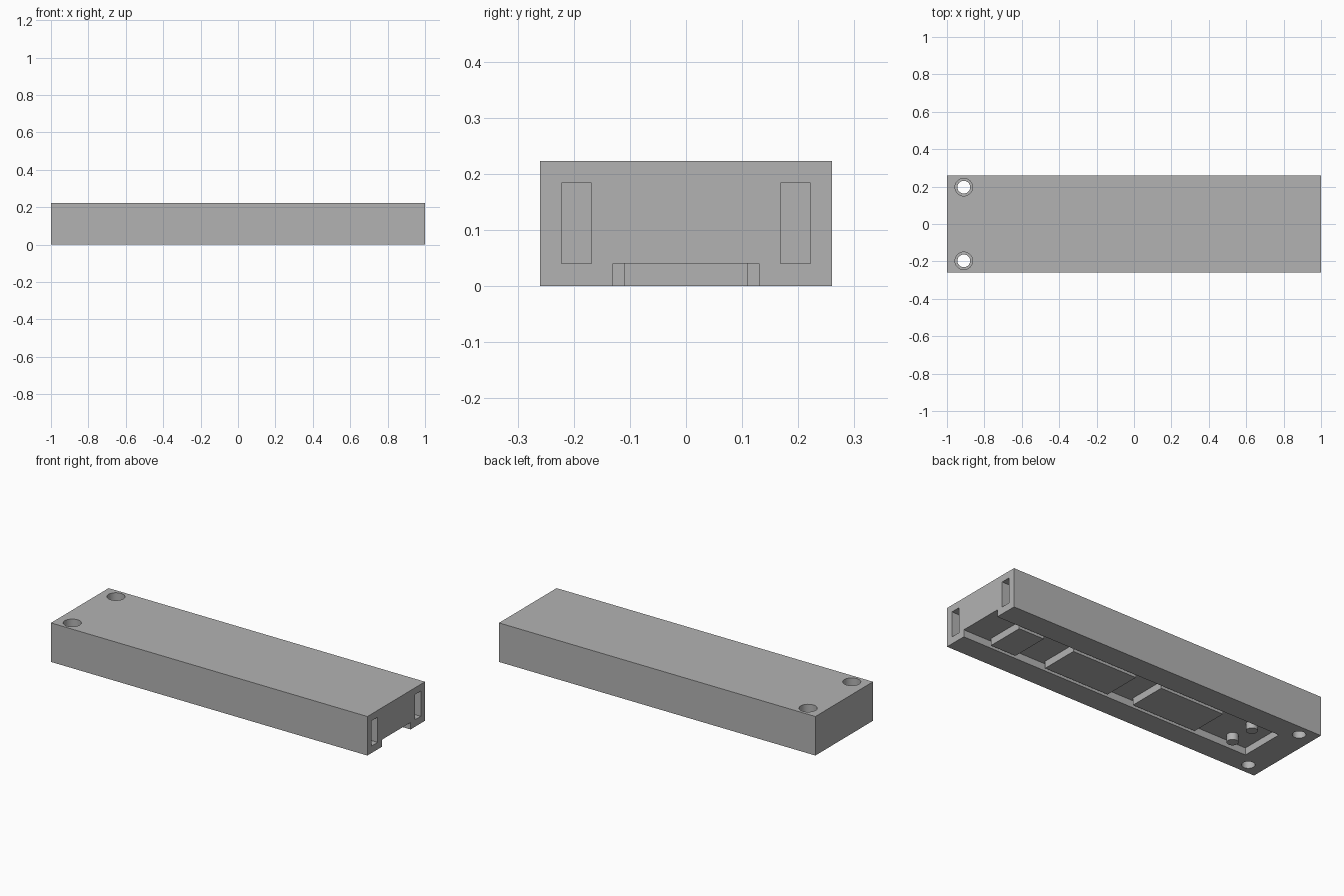
import bpy

if "Cube" in bpy.data.objects:
    bpy.data.objects.remove(bpy.data.objects["Cube"], do_unlink=True)

grey = bpy.data.materials.new("plain_grey")
grey.use_nodes = True
grey.diffuse_color = (0.45, 0.45, 0.45, 1)
grey.node_tree.nodes["Principled BSDF"].inputs["Base Color"].default_value = (0.45, 0.45, 0.45, 1)


def box(name, x0, x1, y0, y1, z0, z1):
    bpy.ops.mesh.primitive_cube_add(size=1, location=((x0 + x1) / 2, (y0 + y1) / 2, (z0 + z1) / 2))
    ob = bpy.context.object
    ob.name = name
    ob.scale = (x1 - x0, y1 - y0, z1 - z0)
    bpy.ops.object.transform_apply(location=True, rotation=False, scale=True)
    ob.data.materials.append(grey)
    return ob


def cylinder(name, x, y, radius, z0, z1):
    bpy.ops.mesh.primitive_cylinder_add(vertices=48, radius=radius, depth=z1 - z0,
                                        location=(x, y, (z0 + z1) / 2))
    ob = bpy.context.object
    ob.name = name
    ob.data.materials.append(grey)
    return ob


def select(ob):
    bpy.ops.object.select_all(action='DESELECT')
    ob.select_set(True)
    bpy.context.view_layer.objects.active = ob


def cut(target, cutter):
    mod = target.modifiers.new("cut", 'BOOLEAN')
    mod.operation = 'DIFFERENCE'
    mod.solver = 'EXACT'
    mod.object = cutter
    select(target)
    bpy.ops.object.modifier_apply(modifier=mod.name)
    bpy.data.objects.remove(cutter, do_unlink=True)


HEIGHT = 0.223
RECESS = 0.04

# Main bar with an underside channel open at one end
body = box("body", -1, 1, -0.26, 0.26, 0, HEIGHT)
cut(body, box("channel_cutter", -0.835, 1.1, -0.13, 0.13, -0.1, RECESS))

for side in (-1, 1):
    # Upright slots in the open end
    y = side * 0.195
    cut(body, box("slot_cutter", 0.8, 1.1, y - 0.027, y + 0.027, 0.04, 0.184))
    # Stepped screw holes at the closed end
    y = side * 0.197
    cut(body, cylinder("hole_cutter", -0.91, y, 0.034, -0.1, HEIGHT + 0.1))
    cut(body, cylinder("head_cutter", -0.91, y, 0.047, 0.12, HEIGHT + 0.1))

# Raised pads inside the channel
for i, (x0, x1) in enumerate([(0.68, 0.84), (0.08, 0.487), (-0.487, -0.085)]):
    box(f"channel_pad_{i + 1}", x0, x1, -0.11, 0.11, 0, RECESS + 0.01)

# Round pegs near the closed end of the channel
pegs = [cylinder(f"{name}_peg", -0.705, y, 0.03, 0, RECESS + 0.01)
        for name, y in (("front", -0.075), ("back", 0.075))]

for ob in [body] + pegs:
    select(ob)
    bpy.ops.object.shade_smooth_by_angle()
